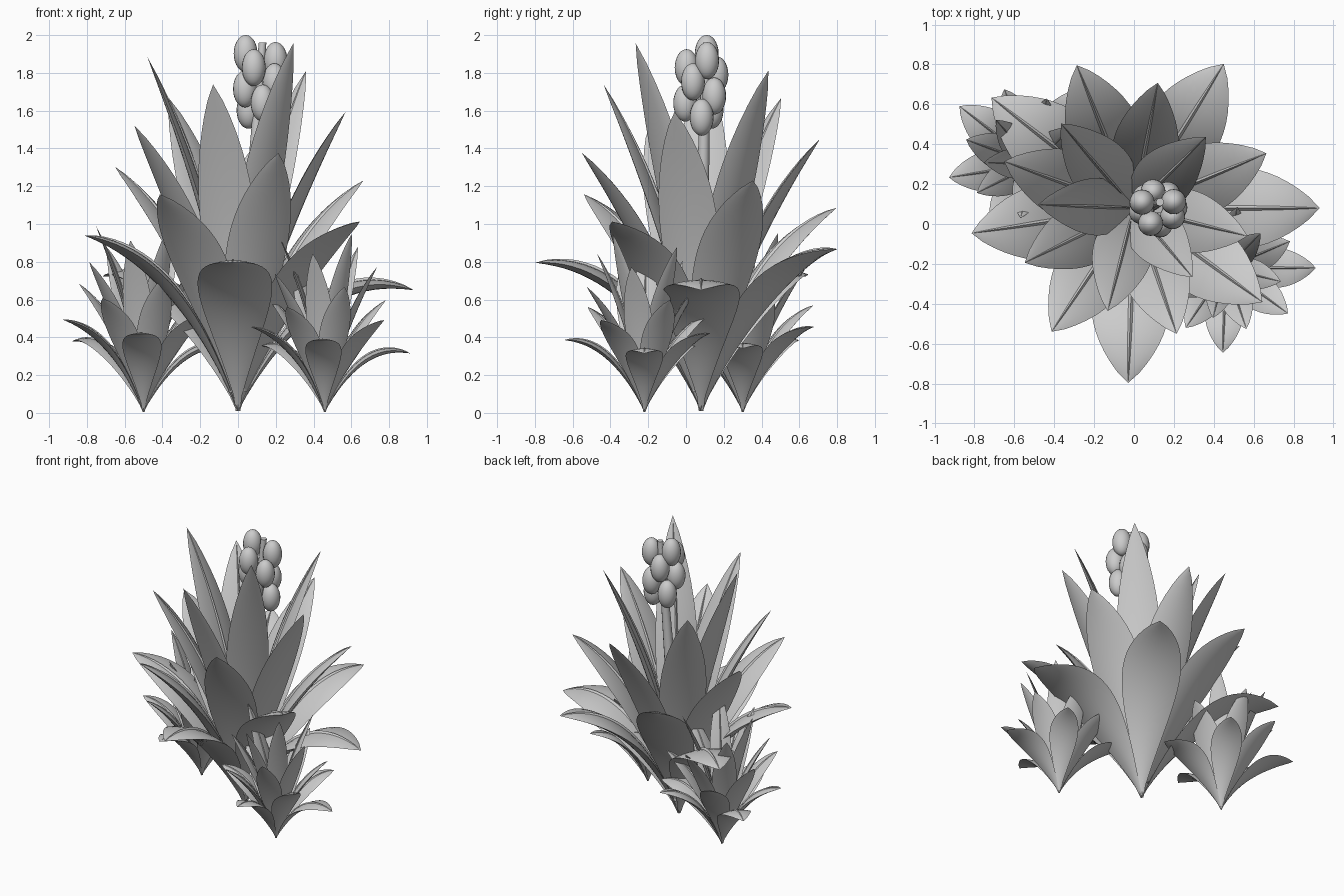
import bpy, bmesh, math
from mathutils import Vector, Matrix

cube = bpy.data.objects.get("Cube")
if cube:
    bpy.data.objects.remove(cube, do_unlink=True)

GOLDEN = math.radians(137.508)
LEAVES = 19
STEPS = 20
# Points across the blade: top side with a narrow midrib, then the underside
TOP = [-1, -0.85, -0.6, -0.3, -0.06, 0, 0.06, 0.3, 0.6, 0.85, 1]
UNDER = [0.85, 0.6, 0.3, 0, -0.3, -0.6, -0.85]
BULGE = 0.17

grey = bpy.data.materials.new("plain grey")
grey.use_nodes = True
colour = (0.6, 0.6, 0.6, 1)
grey.diffuse_color = colour
grey.node_tree.nodes["Principled BSDF"].inputs["Base Color"].default_value = colour


def bezier(a, b, c, t):
    return a * (1 - t) ** 2 + b * 2 * t * (1 - t) + c * t * t


def finish(name, bm, angle=40):
    bmesh.ops.recalc_face_normals(bm, faces=bm.faces)
    mesh = bpy.data.meshes.new(name)
    bm.to_mesh(mesh)
    bm.free()
    mesh.materials.append(grey)
    obj = bpy.data.objects.new(name, mesh)
    bpy.context.collection.objects.link(obj)
    bpy.ops.object.select_all(action='DESELECT')
    obj.select_set(True)
    bpy.context.view_layer.objects.active = obj
    bpy.ops.object.shade_smooth_by_angle(angle=math.radians(angle))


def bridge(bm, rings):
    for r0, r1 in zip(rings, rings[1:]):
        n = len(r0)
        for i in range(n):
            j = (i + 1) % n
            bm.faces.new((r0[i], r0[j], r1[j], r1[i]))
    bm.faces.new(rings[0])
    bm.faces.new(rings[-1])


def add_leaf(bm, k, centre, scale):
    # Higher leaves are steeper and narrower
    turn = k * GOLDEN + math.radians(7) * math.sin(k * GOLDEN)
    out = Vector((math.cos(turn), math.sin(turn), 0))
    side = Vector((-out.y, out.x, 0))
    up = Vector((0, 0, 1))
    start = up * 0.01
    bend = out * (0.40 - 0.021 * k) + up * (0.82 + 0.005 * k)
    tip = out * (0.93 - 0.0265 * k) + up * (0.65 + 0.0725 * k)
    half = 0.205 - 0.0036 * k
    rings = []
    for s in range(STEPS + 1):
        t = s / STEPS
        pos = bezier(start, bend, tip, t)
        along = ((bend - start) * (1 - t) + (tip - bend) * t).normalized()
        normal = along.cross(side)
        # Pointed outline, fullest just past the middle
        w = half * max(max(math.sin(math.pi * t ** 1.3), 0) ** 0.8, 0.06 * (1 - t), 0.004)
        ring = []
        for u in TOP:
            rib = 0.07 * w if u == 0 else 0
            ring.append(pos + side * (u * w) + normal * (BULGE * w * (1 - u * u) + rib))
        for u in UNDER:
            ring.append(pos + side * (u * w) - normal * (BULGE * w * (1 - u * u)))
        rings.append([bm.verts.new(centre + p * scale) for p in ring])
    bridge(bm, rings)


def rosette(name, x, y, scale):
    bm = bmesh.new()
    for k in range(LEAVES):
        add_leaf(bm, k, Vector((x, y, 0)), scale)
    finish(name, bm)


rosette("main_leaves", 0, 0.08, 1)
rosette("back_offshoot_leaves", -0.5, 0.30, 0.525)
rosette("front_offshoot_leaves", 0.46, -0.22, 0.485)

# Flower stem, leaning slightly and tapering
bm = bmesh.new()
rings = []
for s in range(13):
    t = s / 12
    p = bezier(Vector((0, 0.08, 0.11)), Vector((0.07, 0.08, 1.1)), Vector((0.13, 0.11, 1.96)), t)
    r = 0.05 - 0.03 * t
    rings.append([bm.verts.new(p + Vector((math.cos(a), math.sin(a), 0)) * r)
                  for a in (i * math.tau / 12 for i in range(12))])
bridge(bm, rings)
finish("flower_stem", bm)

# Buds spiralling up the stem
bm = bmesh.new()
for k in range(10):
    a = math.radians(2) + k * GOLDEN
    spot = Vector((0.12 + 0.085 * math.cos(a), 0.08 + 0.085 * math.sin(a), 1.565 + 0.0375 * k))
    bmesh.ops.create_uvsphere(bm, u_segments=20, v_segments=14, radius=1,
                              matrix=Matrix.Translation(spot) @ Matrix.Diagonal((0.063, 0.063, 0.098, 1)))
finish("flower_buds", bm, 60)
